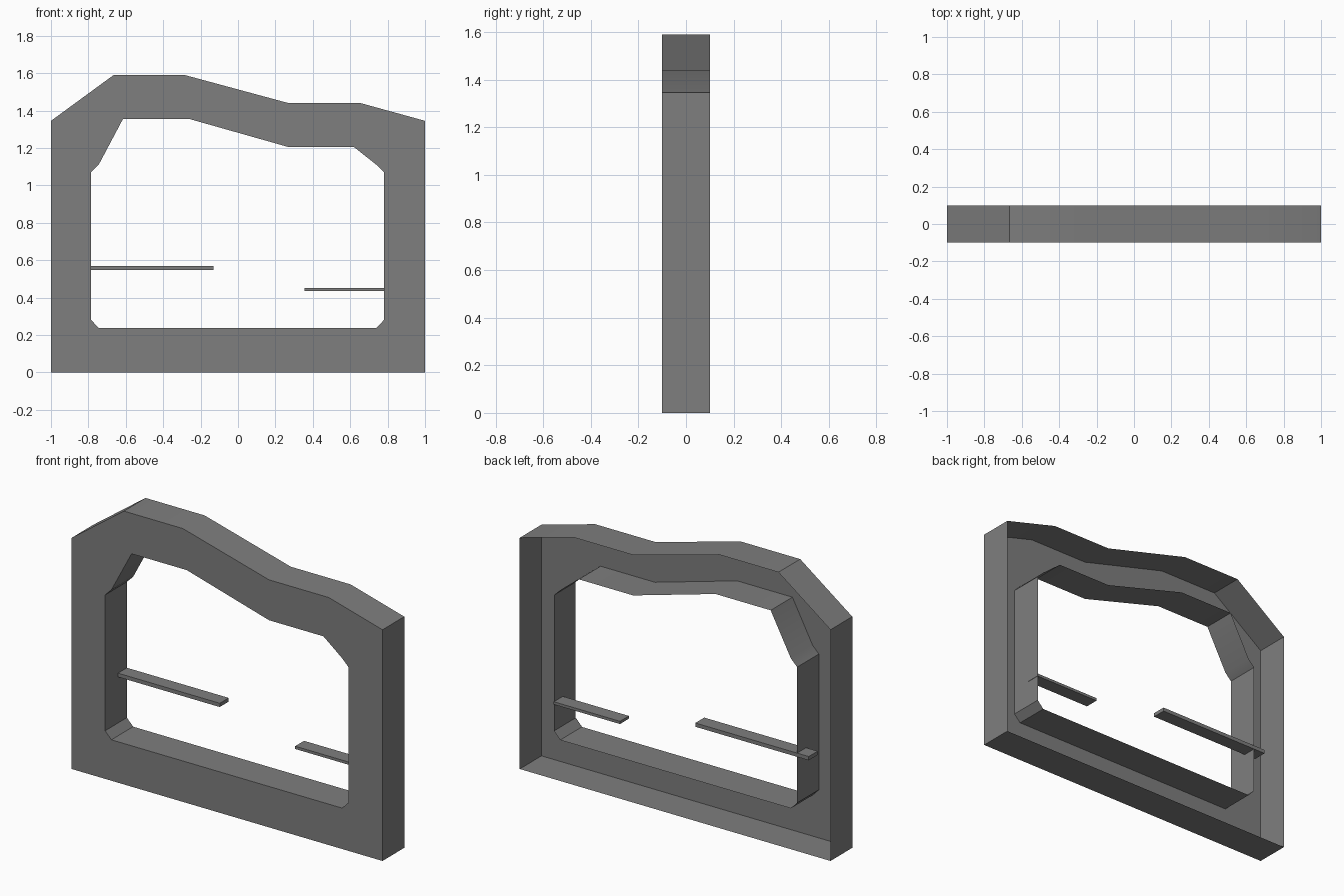
import bpy, bmesh
from mathutils import Vector

cube = bpy.data.objects.get("Cube")
if cube:
    bpy.data.objects.remove(cube, do_unlink=True)

FRONT, BACK = -0.1, 0.1

grey = bpy.data.materials.new("mid_grey")
grey.use_nodes = True
colour = (0.21, 0.21, 0.21, 1)
grey.diffuse_color = colour
grey.node_tree.nodes["Principled BSDF"].inputs["Base Color"].default_value = colour


def make_object(name, bm):
    mesh = bpy.data.meshes.new(name)
    bm.to_mesh(mesh)
    bm.free()
    mesh.materials.append(grey)
    obj = bpy.data.objects.new(name, mesh)
    bpy.context.collection.objects.link(obj)
    return obj


def add_wall(bm, outline, flip):
    """Sweep a closed outline from front to back and return its front edges."""
    front = [bm.verts.new((x, FRONT, z)) for x, z in outline]
    back = [bm.verts.new((x, BACK, z)) for x, z in outline]
    edges = []
    for i in range(len(front)):
        j = (i + 1) % len(front)
        quad = [front[i], front[j], back[j], back[i]]
        bm.faces.new(quad[::-1] if flip else quad)
        edges.append(bm.edges.get((front[i], front[j])))
    return edges


def add_box(name, low, high):
    bm = bmesh.new()
    bmesh.ops.create_cube(bm, size=1)
    low, high = Vector(low), Vector(high)
    bmesh.ops.scale(bm, vec=high - low, verts=bm.verts)
    bmesh.ops.translate(bm, vec=(low + high) / 2, verts=bm.verts)
    return make_object(name, bm)


# Frame: front plate with a hole, outer and inner walls, open at the back
outer = [(-1, 0), (-1, 1.345), (-0.665, 1.59), (-0.285, 1.59),
         (0.27, 1.44), (0.655, 1.44), (1, 1.345), (1, 0)]
inner = [(-0.785, 0.28), (-0.785, 1.07), (-0.745, 1.11), (-0.615, 1.355),
         (-0.26, 1.355), (0.27, 1.205), (0.62, 1.205), (0.74, 1.11),
         (0.78, 1.07), (0.78, 0.28), (0.74, 0.238), (-0.745, 0.238)]
bm = bmesh.new()
rim = add_wall(bm, outer, False) + add_wall(bm, inner, True)
fill = bmesh.ops.triangle_fill(bm, edges=rim, use_beauty=True)
for face in fill["geom"]:
    if isinstance(face, bmesh.types.BMFace):
        face.normal_update()
        if face.normal.y > 0:
            face.normal_flip()
frame = make_object("frame", bm)
bpy.ops.object.select_all(action="DESELECT")
frame.select_set(True)
bpy.context.view_layer.objects.active = frame
bpy.ops.object.shade_smooth_by_angle(angle=0.5)

# Small corner flap lying on the front plate, facing backwards
bm = bmesh.new()
corners = [(0.74, 0.238), (0.78, 0.28), (0.8, 0.212)]
bm.faces.new([bm.verts.new((x, FRONT - 0.001, z)) for x, z in corners])
bm.normal_update()
for face in bm.faces:
    if face.normal.y < 0:
        face.normal_flip()
make_object("corner_flap", bm)

# Shelves reaching into the opening from each side
add_box("right_shelf", (-0.86, 0.018, 0.548), (-0.13, BACK, 0.57))
add_box("left_shelf", (0.355, 0.018, 0.434), (0.782, BACK, 0.45))
